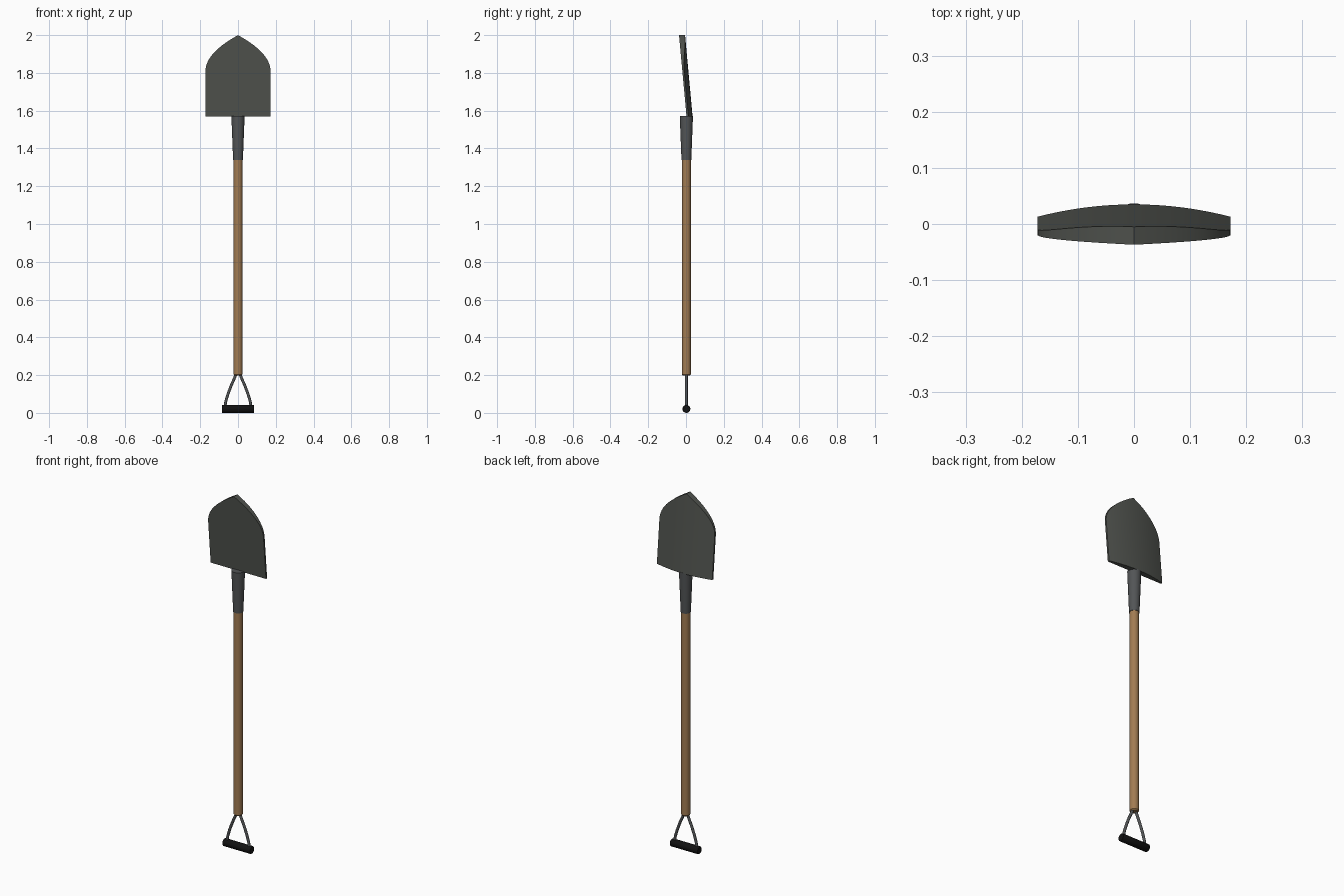
import bpy, bmesh, math
from mathutils import Matrix

if "Cube" in bpy.data.objects:
    bpy.data.objects.remove(bpy.data.objects["Cube"])

def material(name, rgb):
    m = bpy.data.materials.new(name)
    m.diffuse_color = (*rgb, 1)
    m.use_nodes = True
    m.node_tree.nodes["Principled BSDF"].inputs["Base Color"].default_value = m.diffuse_color
    return m

BLADE = material("dark steel", (0.082, 0.088, 0.078))
SOCKET = material("blue grey steel", (0.085, 0.09, 0.093))
WOOD = material("wood", (0.36, 0.2, 0.085))
RUBBER = material("black rubber", (0.006, 0.006, 0.006))

def finish(name, bm, mat, angle=35):
    bmesh.ops.remove_doubles(bm, verts=bm.verts, dist=1e-5)
    bmesh.ops.recalc_face_normals(bm, faces=bm.faces)
    me = bpy.data.meshes.new(name)
    bm.to_mesh(me)
    bm.free()
    me.materials.append(mat)
    ob = bpy.data.objects.new(name, me)
    bpy.context.collection.objects.link(ob)
    bpy.ops.object.select_all(action='DESELECT')
    ob.select_set(True)
    bpy.context.view_layer.objects.active = ob
    bpy.ops.object.shade_smooth_by_angle(angle=math.radians(angle))
    return ob

def lathe(name, profile, mat, sides=32, matrix=None):
    """Turn a (radius, height) profile round z, starting and ending on the axis."""
    bm = bmesh.new()
    vs = [bm.verts.new((r, 0, z)) for r, z in profile]
    es = [bm.edges.new(p) for p in zip(vs, vs[1:])]
    bmesh.ops.spin(bm, geom=vs + es, cent=(0, 0, 0), axis=(0, 0, 1),
                   angle=2 * math.pi, steps=sides)
    if matrix:
        bm.transform(matrix)
    return finish(name, bm, mat)

AXIS_Y = 0.002
shift = Matrix.Translation((0, AXIS_Y, 0))

# Wooden shaft with softened ends
lathe("shaft", [(0, 0.198), (0.019, 0.198), (0.0235, 0.204), (0.0235, 1.36), (0, 1.36)],
      WOOD, matrix=shift)

# Tapered socket between shaft and blade
lathe("socket", [(0, 1.34), (0.026, 1.34), (0.035, 1.572), (0, 1.572)], SOCKET, matrix=shift)

# Grip bar lying along x
lathe("grip", [(0, -0.086), (0.019, -0.086), (0.021, -0.083),
               (0.021, 0.083), (0.019, 0.086), (0, 0.086)], RUBBER, sides=24,
      matrix=Matrix.Translation((0, AXIS_Y, 0.021)) @ Matrix.Rotation(math.pi / 2, 4, 'Y'))

# Pair of bowed rods joining shaft and grip
def rod(name, side, r=0.0075, sides=12):
    path = [(0.009, 0.21), (0.016, 0.19), (0.036, 0.145), (0.053, 0.1),
            (0.065, 0.06), (0.07, 0.025)]
    bm = bmesh.new()
    rings = []
    for i, (x, z) in enumerate(path):
        a, b = path[max(i - 1, 0)], path[min(i + 1, len(path) - 1)]
        dx, dz = b[0] - a[0], b[1] - a[1]
        n = math.hypot(dx, dz)
        ring = []
        for k in range(sides):
            t = 2 * math.pi * k / sides
            c = r * math.cos(t)
            ring.append(bm.verts.new((side * (x - c * dz / n), AXIS_Y + r * math.sin(t),
                                      z + c * dx / n)))
        rings.append(ring)
    for a, b in zip(rings, rings[1:]):
        for k in range(sides):
            j = (k + 1) % sides
            bm.faces.new((a[k], a[j], b[j], b[k]))
    bm.faces.new(rings[0])
    bm.faces.new(rings[-1])
    finish(name, bm, SOCKET, 50)

rod("left_rod", -1)
rod("right_rod", 1)

# Blade: flat leaning front, back bulging along the centre line, pointed top
W, BOTTOM, SHOULDER, TIP = 0.172, 1.568, 1.81, 2.0
COLS, CURVE = 16, 14
heights = [BOTTOM, 1.65, 1.73]
heights += [SHOULDER + (TIP - SHOULDER) * i / CURVE for i in range(CURVE + 1)]

def half_width(z):
    t = max(0, (z - SHOULDER) / (TIP - SHOULDER))
    return W * (1 - t * t)

bm = bmesh.new()
front, back = [], []
for z in heights:
    y = 0.003 - 0.04 * (z - BOTTOM) / (TIP - BOTTOM)
    xs = [half_width(z) * (2 * i / COLS - 1) for i in range(COLS + 1)]
    if z > TIP - 1e-6:
        xs = [0.0] * (COLS + 1)
    front.append([(x, y, z) for x in xs])
    back.append([(x, y + 0.010 + 0.022 * (1 - (x / W) ** 2), z) for x in xs])

def skin(rows):
    """Quads over a grid of points, triangles where points coincide."""
    for a, b in zip(rows, rows[1:]):
        for i in range(len(a) - 1):
            pts = list(dict.fromkeys((a[i], a[i + 1], b[i + 1], b[i])))
            if len(pts) > 2:
                bm.faces.new([bm.verts.new(p) for p in pts])

skin(front)
skin(back)
skin([front[0], back[0]])
for e in (0, -1):
    skin([[row[e] for row in front], [row[e] for row in back]])
finish("blade", bm, BLADE, 40)
